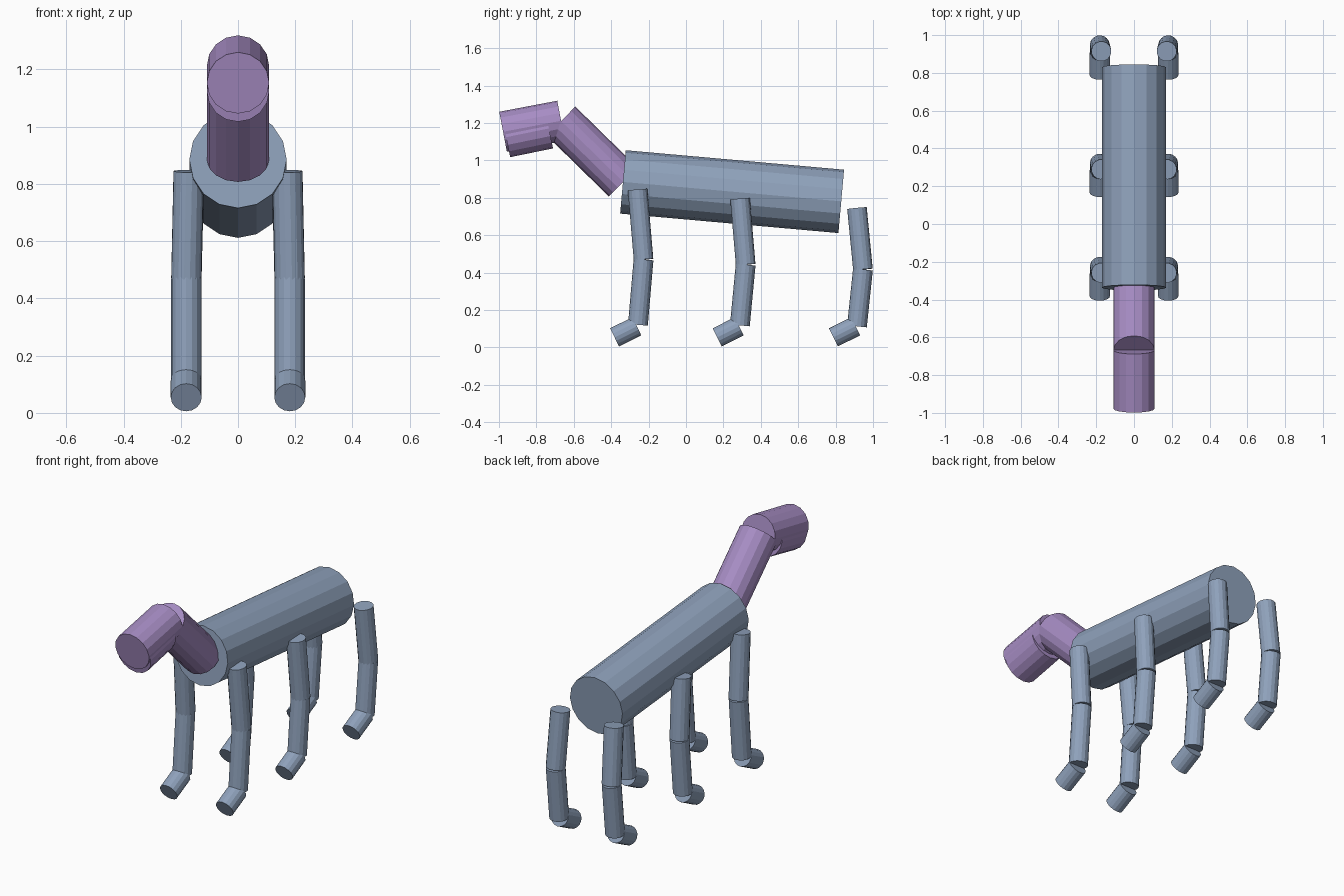
import bpy
from mathutils import Vector

if "Cube" in bpy.data.objects:
    bpy.data.objects.remove(bpy.data.objects["Cube"])


def material(name, rgb):
    m = bpy.data.materials.new(name)
    m.diffuse_color = (*rgb, 1.0)
    m.use_nodes = True
    m.node_tree.nodes["Principled BSDF"].inputs["Base Color"].default_value = m.diffuse_color
    return m


BLUE = material("slate_blue", (0.275, 0.36, 0.50))
PURPLE = material("soft_purple", (0.385, 0.265, 0.55))


def tube(name, start, end, radius, mat):
    """Flat-faced 16-sided cylinder between two points."""
    a, b = Vector(start), Vector(end)
    axis = b - a
    bpy.ops.mesh.primitive_cylinder_add(vertices=16, radius=radius, depth=axis.length,
                                        location=(a + b) / 2)
    ob = bpy.context.object
    ob.name = name
    ob.rotation_euler = axis.to_track_quat('Z', 'Y').to_euler()
    ob.data.materials.append(mat)
    return ob


# Body, neck, head and jaw along the centre line
tube("body", (0, -0.337, 0.885), (0, 0.830, 0.781), 0.170, BLUE)
tube("neck", (0, -0.336, 0.885), (0, -0.668, 1.210), 0.109, PURPLE)
tube("head", (0, -0.978, 1.153), (0, -0.668, 1.212), 0.109, PURPLE)
tube("jaw", (0, -0.962, 1.124), (0, -0.733, 1.171), 0.109, PURPLE)

# Leg joints as (y, z): hip, knee, ankle, heel, toe
LEGS = {
    "front": [(-0.259, 0.844), (-0.227, 0.470), (-0.257, 0.121), (-0.263, 0.113), (-0.382, 0.054)],
    "middle": [(0.289, 0.795), (0.319, 0.443), (0.288, 0.118), (0.284, 0.113), (0.167, 0.054)],
    "back": [(0.914, 0.745), (0.946, 0.417), (0.914, 0.113), (0.907, 0.113), (0.788, 0.054)],
}
for place, (hip, knee, ankle, heel, toe) in LEGS.items():
    for side, s in (("left", 1), ("right", -1)):
        x = 0.181 * s
        tube(f"{place}_{side}_upper_leg", (0.173 * s, *hip), (x, *knee), 0.053, BLUE)
        tube(f"{place}_{side}_lower_leg", (x, *knee), (x, *ankle), 0.053, BLUE)
        tube(f"{place}_{side}_foot", (x, *heel), (x, *toe), 0.054, BLUE)
